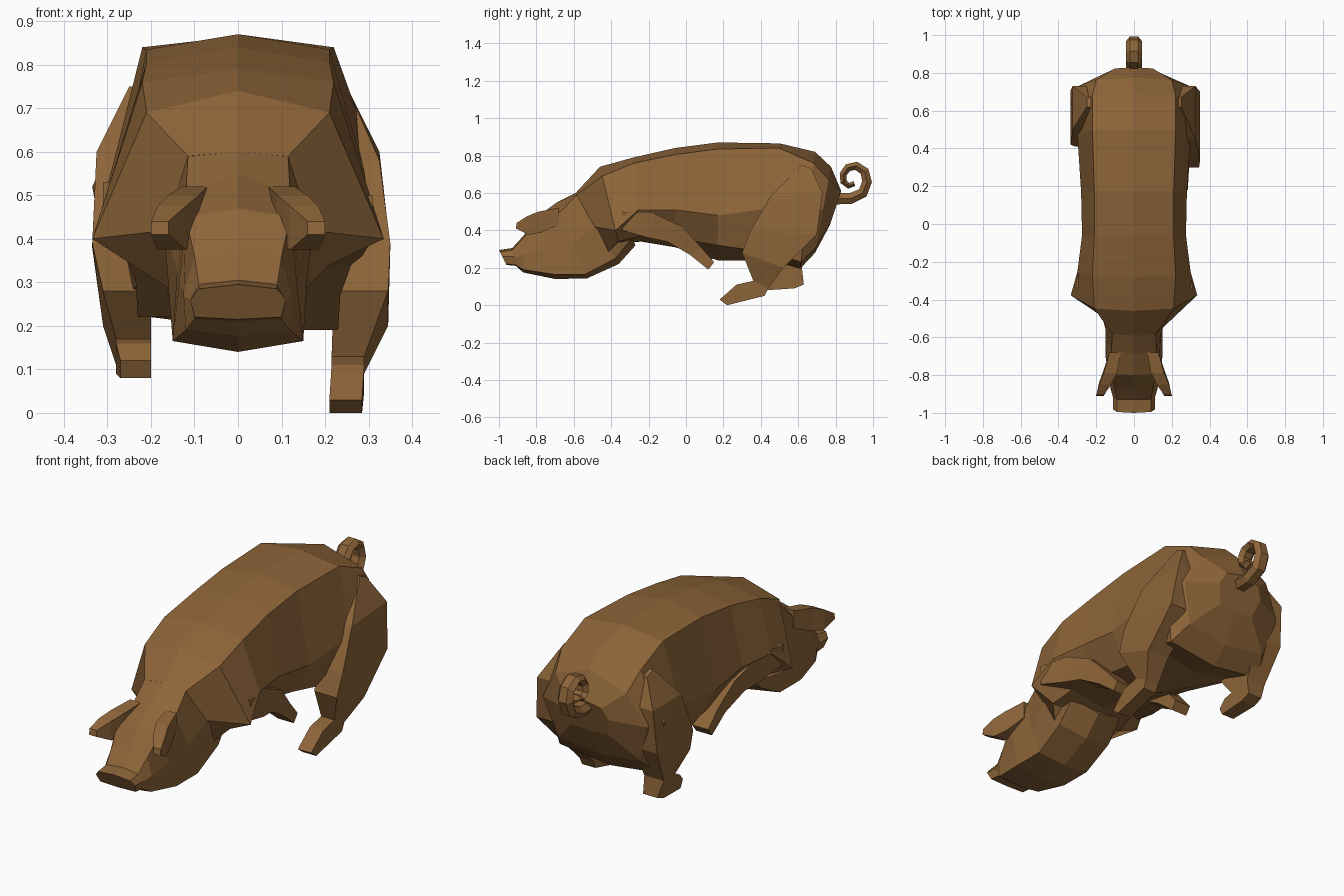
import bpy, bmesh, math
from mathutils import Vector

brown = bpy.data.materials.new("brown hide")
brown.diffuse_color = (0.27, 0.13, 0.041, 1)


def loft(name, rings):
    """Skin a list of closed rings with flat faces and cap both ends."""
    bm = bmesh.new()
    vs = [[bm.verts.new(p) for p in r] for r in rings]
    n = len(vs[0])
    for a, b in zip(vs, vs[1:]):
        for i in range(n):
            j = (i + 1) % n
            bm.faces.new((a[i], a[j], b[j], b[i]))
    bm.faces.new(vs[0])
    bm.faces.new(vs[-1][::-1])
    bmesh.ops.recalc_face_normals(bm, faces=bm.faces)
    me = bpy.data.meshes.new(name)
    bm.to_mesh(me)
    bm.free()
    me.materials.append(brown)
    ob = bpy.data.objects.new(name, me)
    bpy.context.collection.objects.link(ob)
    return ob


def body_ring(yt, yb, zt, wt, zc, wm, zm, wl, zl, zb):
    """Eight-sided leaning section: top, corner, side, lower edge, bottom."""
    half = [(0, zt), (wt, zc), (wm, zm), (wl, zl), (0, zb)]
    pts = half + [(-x, z) for x, z in half[3:0:-1]]
    return [(x, yt + (yb - yt) * (zt - z) / (zt - zb), z) for x, z in pts]


def limb(name, side, rows, dz=0):
    """Four-sided limb; row = upper edge y,z, lower edge y,z, inner x, outer x."""
    rings = []
    for y0, z0, y1, z1, a, b in rows:
        rings.append([(side * a, y0, z0 + dz), (side * b, y0, z0 + dz),
                      (side * b, y1, z1 + dz), (side * a, y1, z1 + dz)])
    return loft(name, rings)


# Snout and head
loft("head", [body_ring(*r) for r in [
    (-1.0, -.96, .295, .09, .285, .11, .26, .10, .22, .215),
    (-.93, -.91, .305, .09, .295, .11, .26, .10, .215, .21),
    (-.87, -.87, .37, .10, .36, .125, .27, .12, .19, .175),
    (-.80, -.70, .47, .12, .45, .135, .30, .15, .165, .14),
    (-.69, -.53, .55, .12, .50, .14, .33, .15, .165, .143),
    (-.59, -.36, .60, .115, .59, .17, .42, .155, .25, .22),
    (-.46, -.27, .73, .20, .68, .20, .42, .15, .36, .32),
]])

# Neck, shoulders, belly and rump
loft("body", [body_ring(*r) for r in [
    (-.59, -.40, .60, .115, .59, .16, .42, .15, .28, .24),
    (-.46, -.36, .74, .21, .69, .335, .40, .21, .34, .33),
    (-.28, -.24, .79, .22, .76, .30, .51, .19, .37, .34),
    (-.06, -.06, .84, .21, .805, .275, .51, .18, .36, .31),
    (.17, .17, .87, .21, .835, .28, .48, .19, .32, .24),
    (.50, .45, .865, .22, .84, .30, .52, .25, .28, .24),
    (.69, .61, .82, .22, .76, .335, .52, .28, .23, .195),
    (.775, .69, .74, .20, .67, .29, .51, .23, .31, .28),
    (.83, .77, .61, .10, .59, .13, .53, .10, .44, .43),
]])

# Right hind leg, planted forward
limb("right_hind_leg", 1, [
    (.62, .75, .67, .73, .15, .25), (.45, .58, .73, .60, .20, .325),
    (.34, .39, .70, .38, .20, .35), (.30, .28, .52, .20, .22, .345),
    (.36, .13, .44, .09, .215, .29), (.27, .11, .42, .05, .215, .29),
    (.18, .03, .22, 0, .21, .285)])

# Left hind leg, set back and lifted
limb("left_hind_leg", -1, [
    (.62, .75, .67, .73, .15, .25), (.50, .60, .73, .60, .20, .325),
    (.42, .39, .71, .38, .20, .335), (.41, .28, .62, .20, .20, .31),
    (.50, .17, .63, .11, .20, .28), (.45, .16, .58, .09, .20, .28),
    (.41, .12, .43, .08, .20, .27)])

for word, s, lift in (("right", 1, 0), ("left", -1, .03)):
    # Front leg folded back and tucked under the belly
    limb(word + "_front_leg", s, [
        (-.34, .50, -.34, .40, .15, .31), (-.17, .49, -.20, .36, .14, .285),
        (-.02, .42, -.10, .34, .14, .26), (.08, .31, .02, .27, .14, .235),
        (.15, .23, .12, .19, .14, .23)], lift)
    # Drooping pointed ear
    limb(word + "_ear", s, [
        (-.68, .52, -.68, .43, .07, .13), (-.79, .50, -.77, .39, .09, .16),
        (-.85, .475, -.84, .375, .12, .185), (-.905, .44, -.91, .41, .16, .20)])

# Curled tail: hexagonal tube swept along a spiral
path = [(.79, .57), (.88, .57), (.945, .60), (.968, .66), (.955, .715),
        (.91, .745), (.865, .735), (.84, .70), (.842, .66), (.87, .638), (.90, .65)]
path = [Vector((0, y, z)) for y, z in path]
rings = []
for i, p in enumerate(path):
    t = (path[min(i + 1, len(path) - 1)] - path[max(i - 1, 0)]).normalized()
    side = Vector((0, -t.z, t.y))
    r = .036 - .002 * i
    rings.append([p + Vector((math.cos(a) * .042, 0, 0)) + side * math.sin(a) * r
                  for a in (k * math.pi / 3 for k in range(6))])
loft("tail", rings)
